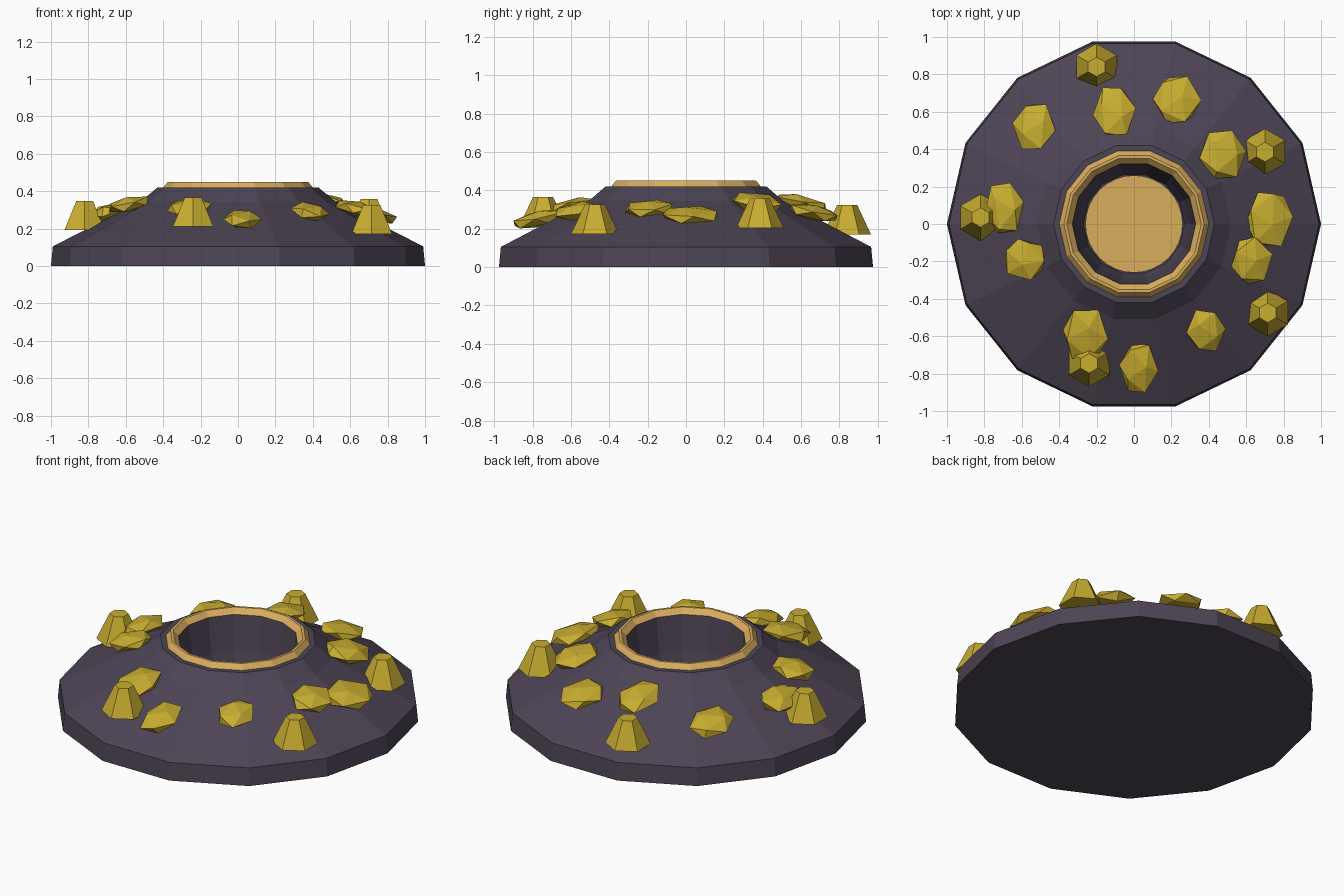
import bpy, bmesh, math, random
from mathutils import Euler

if "Cube" in bpy.data.objects:
    bpy.data.objects.remove(bpy.data.objects["Cube"])

random.seed(4)
SIDES = 14


def material(name, rgb):
    m = bpy.data.materials.new(name)
    m.diffuse_color = (*rgb, 1)
    m.use_nodes = True
    m.node_tree.nodes["Principled BSDF"].inputs["Base Color"].default_value = m.diffuse_color
    return m


ROCK = material("dark purple rock", (0.075, 0.058, 0.09))
GOLD = material("warm gold", (0.70, 0.42, 0.11))
CRYSTAL = material("yellow crystal", (0.58, 0.42, 0.03))


def finish(bm, name, mat):
    bmesh.ops.recalc_face_normals(bm, faces=bm.faces)
    me = bpy.data.meshes.new(name)
    bm.to_mesh(me)
    bm.free()
    me.materials.append(mat)
    ob = bpy.data.objects.new(name, me)
    bpy.context.collection.objects.link(ob)
    return ob


def lathe(name, profile, mat, closed=False):
    """Spin an (r, z) profile; open profiles get a cap at each end."""
    bm = bmesh.new()
    rings = [[bm.verts.new((r * math.cos(math.tau * i / SIDES),
                            r * math.sin(math.tau * i / SIDES), z))
              for i in range(SIDES)] for r, z in profile]
    pairs = list(zip(rings, rings[1:]))
    if closed:
        pairs.append((rings[-1], rings[0]))
    else:
        bm.faces.new(rings[0])
        bm.faces.new(rings[-1])
    for a, b in pairs:
        for i in range(SIDES):
            j = (i + 1) % SIDES
            bm.faces.new((a[i], a[j], b[j], b[i]))
    return finish(bm, name, mat)


def slope(x, y):
    """Height of the mound's flank at a point."""
    return 0.105 + (0.99 - math.hypot(x, y)) * 0.51


# mound with a hollow crater
lathe("mound", [(1.0, 0), (0.99, 0.105), (0.52, 0.345), (0.43, 0.42),
                (0.33, 0.42), (0.30, 0.22), (0.27, 0.11)], ROCK)

# gold ring around the crater mouth
lathe("crater_ring", [(0.40, 0.42), (0.375, 0.45), (0.36, 0.45),
                      (0.33, 0.42), (0.365, 0.39)], GOLD, closed=True)

# gold disc on the crater floor
bm = bmesh.new()
bmesh.ops.create_cone(bm, cap_ends=True, segments=32, radius1=0.26, radius2=0.26, depth=0.02)
bmesh.ops.translate(bm, verts=bm.verts, vec=(0, 0, 0.115))
finish(bm, "crater_floor_disc", GOLD)

# tall six-sided crystals
for x, y in [(-0.20, 0.84), (0.70, 0.385), (0.715, -0.475), (-0.24, -0.745), (-0.82, 0.035)]:
    bm = bmesh.new()
    bmesh.ops.create_cone(bm, cap_ends=True, segments=6, radius1=0.125, radius2=0.052, depth=0.155)
    for v in bm.verts:  # points face front and back
        a = math.atan2(v.co.y, v.co.x)
        r = math.hypot(v.co.x, v.co.y)
        a = math.pi / 6 + round((a - math.pi / 6) / (math.pi / 3)) * math.pi / 3
        v.co.x, v.co.y = r * math.cos(a), r * math.sin(a)
    bmesh.ops.translate(bm, verts=bm.verts, vec=(x, y, slope(x, y) + 0.0775))
    finish(bm, "tall_crystal", CRYSTAL)

# flattened nuggets: x, y, half width, half depth
for x, y, hx, hy in [(-0.535, 0.52, .115, .12), (-0.105, 0.60, .115, .13), (0.23, 0.665, .13, .125),
                     (0.475, 0.37, .125, .13), (0.725, 0.025, .125, .145), (0.63, -0.195, .11, .125),
                     (0.385, -0.57, .105, .11), (0.025, -0.77, .105, .13), (-0.26, -0.59, .12, .13),
                     (-0.585, -0.19, .105, .11), (-0.695, 0.085, .105, .135)]:
    bm = bmesh.new()
    bmesh.ops.create_icosphere(bm, subdivisions=1, radius=1)
    turn = Euler([random.uniform(0, math.tau) for _ in range(3)]).to_matrix()
    bmesh.ops.transform(bm, matrix=turn.to_4x4(), verts=bm.verts)
    big = [max(abs(v.co[k]) for v in bm.verts) for k in range(3)]
    d = math.hypot(x, y)
    for v in bm.verts:
        px, py = v.co.x / big[0] * hx, v.co.y / big[1] * hy
        lean = -0.2 * (px * x + py * y) / d  # lean with the slope
        v.co = (x + px, y + py, slope(x, y) + 0.033 + v.co.z / big[2] * 0.042 + lean)
    finish(bm, "nugget", CRYSTAL)
